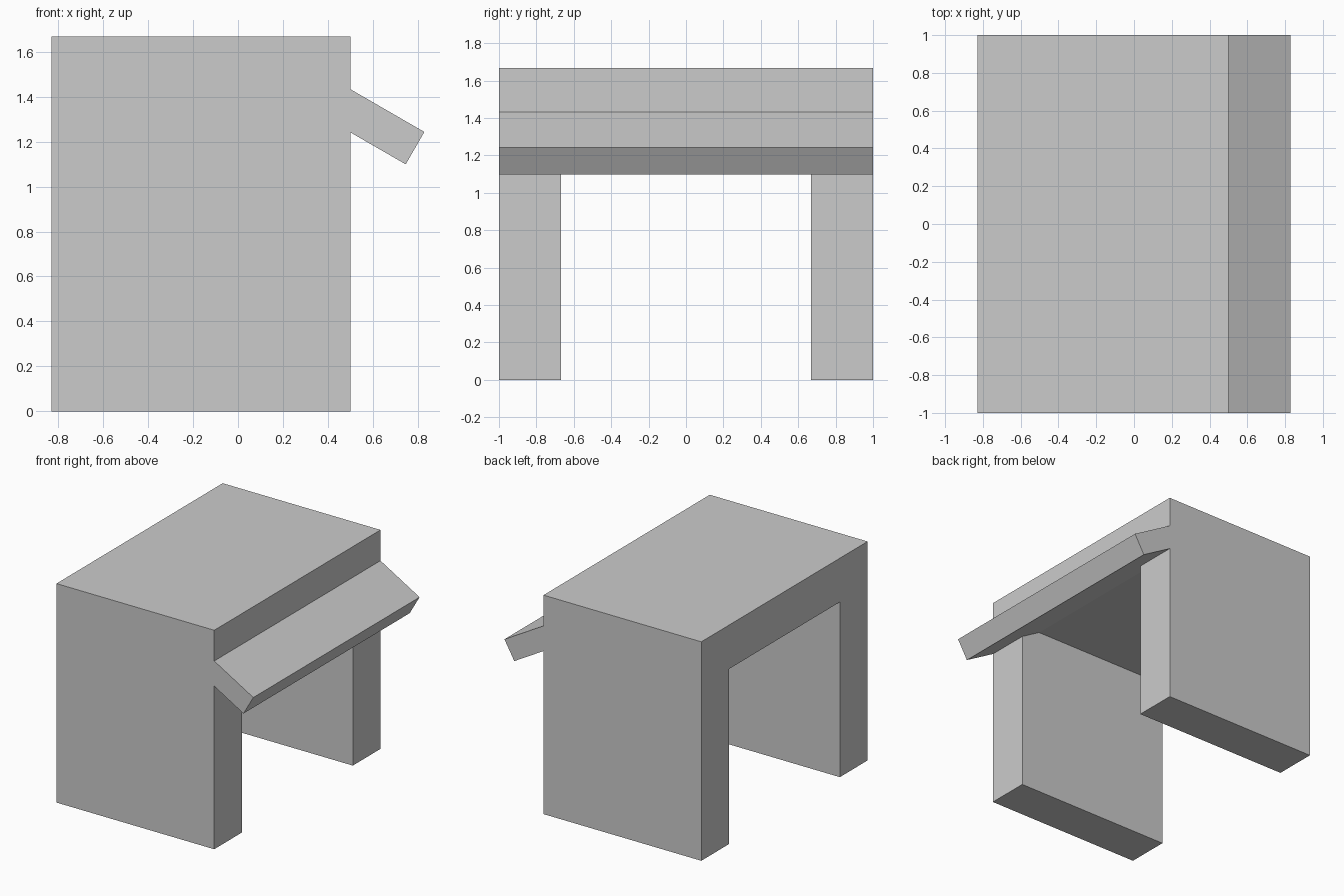
import bpy, bmesh
from mathutils import Vector

if "Cube" in bpy.data.objects:
    bpy.data.objects.remove(bpy.data.objects["Cube"])


def prism(name, profile, extrude):
    """Closed solid: a flat profile of 3D points swept along a vector."""
    bm = bmesh.new()
    face = bm.faces.new([bm.verts.new(p) for p in profile])
    swept = bmesh.ops.extrude_face_region(bm, geom=[face], use_keep_orig=True)
    verts = [g for g in swept["geom"] if isinstance(g, bmesh.types.BMVert)]
    bmesh.ops.translate(bm, verts=verts, vec=Vector(extrude))
    bmesh.ops.recalc_face_normals(bm, faces=bm.faces)
    mesh = bpy.data.meshes.new(name)
    bm.to_mesh(mesh)
    bm.free()
    obj = bpy.data.objects.new(name, mesh)
    bpy.context.collection.objects.link(obj)
    return obj


BACK, FRONT = -0.829, 0.5      # x extent of the arch
HALF, INNER = 1.0, 0.667       # outer and opening half widths
TOP, CEILING = 1.667, 1.333    # roof and opening heights

# Arch: two thick walls joined by a roof slab
arch = [(-HALF, 0), (-INNER, 0), (-INNER, CEILING), (INNER, CEILING),
        (INNER, 0), (HALF, 0), (HALF, TOP), (-HALF, TOP)]
prism("arch_body", [(BACK, y, z) for y, z in arch], (FRONT - BACK, 0, 0))

# Awning: slab sloping down 30 degrees from the open face
awning = [(FRONT, 1.433), (0.829, 1.243), (0.746, 1.099), (FRONT, 1.241)]
prism("awning", [(x, -HALF, z) for x, z in awning], (0, 2 * HALF, 0))

# Awning root: its underside carries on between the walls up to the ceiling
root = [(FRONT, CEILING), (FRONT, 1.241), (0.341, CEILING)]
prism("awning_root", [(x, -INNER, z) for x, z in root], (0, 2 * INNER, 0))
